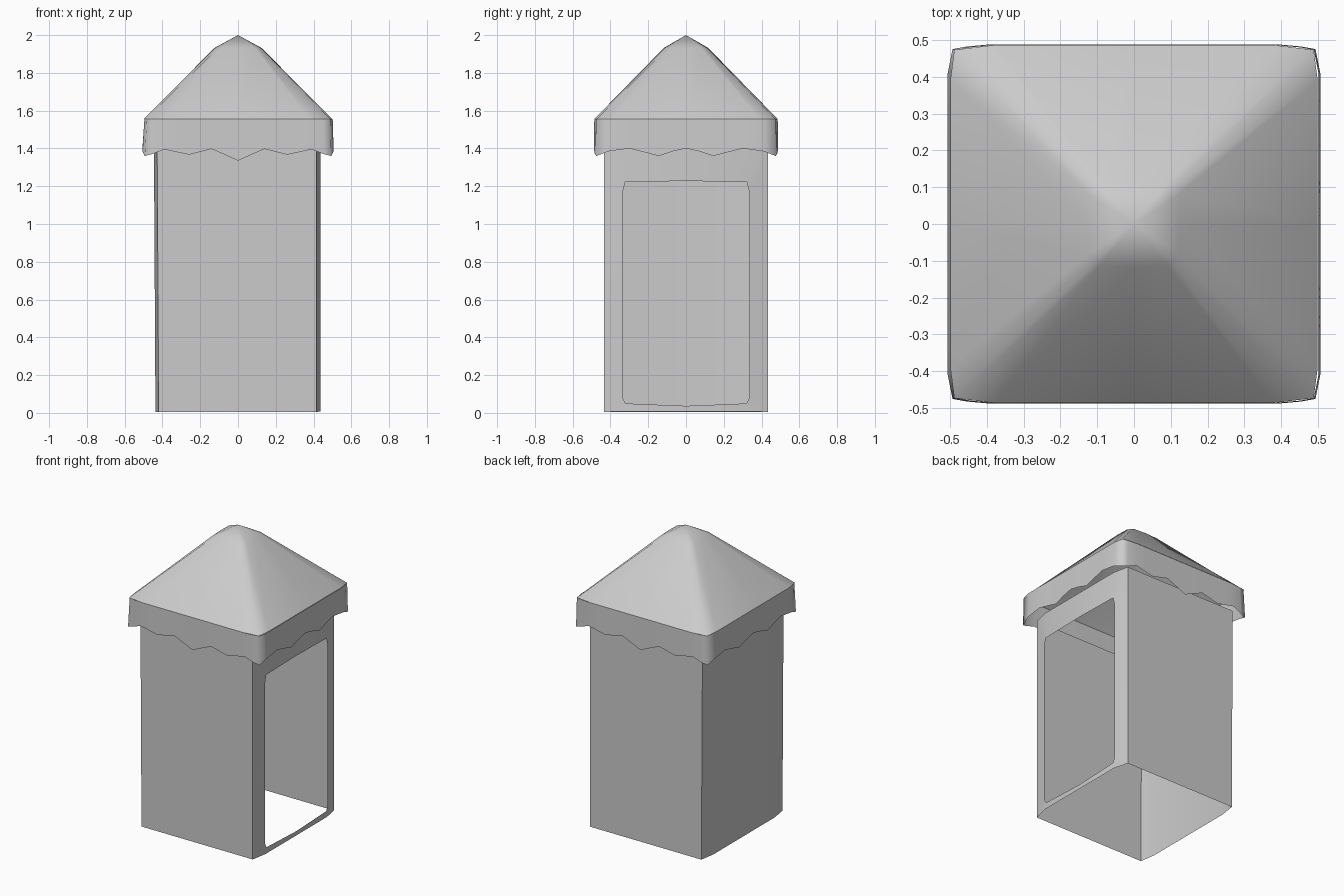
import bpy, math

if "Cube" in bpy.data.objects:
    bpy.data.objects.remove(bpy.data.objects["Cube"])


def make(name, verts, faces, angle):
    mesh = bpy.data.meshes.new(name)
    mesh.from_pydata(verts, [], faces)
    mesh.validate()
    ob = bpy.data.objects.new(name, mesh)
    bpy.context.collection.objects.link(ob)
    bpy.ops.object.select_all(action='DESELECT')
    ob.select_set(True)
    bpy.context.view_layer.objects.active = ob
    bpy.ops.object.shade_smooth_by_angle(angle=math.radians(angle))
    return ob


def loft(rings, closed=True):
    """Quads between rings that have equal point counts."""
    n = len(rings[0])
    verts = [p for r in rings for p in r]
    faces = []
    for k in range(len(rings) - 1):
        for i in range(n if closed else n - 1):
            j = (i + 1) % n
            faces.append((k * n + i, k * n + j, (k + 1) * n + j, (k + 1) * n + i))
    return verts, faces


def all_round(quarter):
    """Mirror a quarter outline (from -y middle to +x middle) into a full loop."""
    half = quarter + [(x, -y, z) for x, y, z in quarter[-2::-1]]
    return half + [(-x, y, z) for x, y, z in half[-2:0:-1]]


TOP = 1.40

# Three closed cloth walls, left one bulging slightly outward
plan = [(0.415, -0.435), (-0.42, -0.435), (-0.437, -0.33), (-0.437, 0.33),
        (-0.42, 0.435), (0.415, 0.435)]
lower = [(x, y, 0.005) for x, y in plan]
upper = [(x - 0.008 * (x < 0), y, TOP) for x, y in plan]
make("cloth_walls", *loft([lower, upper], closed=False), 30)

# Right wall with a rounded doorway
outer = [(0, 0.008), (0.33, 0.008), (0.435, 0.005), (0.435, TOP), (0.33, TOP), (0, TOP)]
inner = [(0, 0.037), (0.32, 0.05), (0.335, 0.08), (0.335, 1.17), (0.322, 1.222), (0, 1.228)]


def on_wall(points):
    loop = points + [(-y, z) for y, z in points[-2:0:-1]]
    return [(0.438 if abs(y) < 0.4 else 0.415, y, z) for y, z in loop]


make("doorway_wall", *loft([on_wall(outer), on_wall(inner)]), 30)

# Valance with a wavy lower hem
front_hem = [(0, 1.335), (0.07, 1.367), (0.14, 1.397), (0.20, 1.382), (0.26, 1.367),
             (0.32, 1.38), (0.39, 1.395)]
side_hem = [(0.41, 1.385), (0.30, 1.40), (0.22, 1.38), (0.145, 1.36), (0.07, 1.385), (0, 1.40)]
hem = all_round([(x, -0.488, z) for x, z in front_hem]
                + [(0.455, -0.482, 1.37), (0.493, -0.475, 1.36)]
                + [(0.506, -y, z) for y, z in side_hem])
eave = [(x * 0.985 + 0.003, y * 0.995, 1.555) for x, y, z in hem]
make("valance", *loft([hem, eave]), 80)

# Pyramid roof with a blunt peak
neck = all_round([(0, -0.118, 1.932), (0.09, -0.112, 1.932), (0.105, -0.1, 1.932),
                  (0.122, -0.08, 1.932), (0.125, 0, 1.932)])
rim = all_round([(0, -0.486, 1.555), (0.38, -0.486, 1.555), (0.488, -0.473, 1.555),
                 (0.499, -0.39, 1.555), (0.499, 0, 1.555)])
verts, faces = loft([rim, neck])
n = len(neck)
verts.append((0, 0, 2.0))
faces += [(n + i, n + (i + 1) % n, 2 * n) for i in range(n)]
make("roof", verts, faces, 80)
